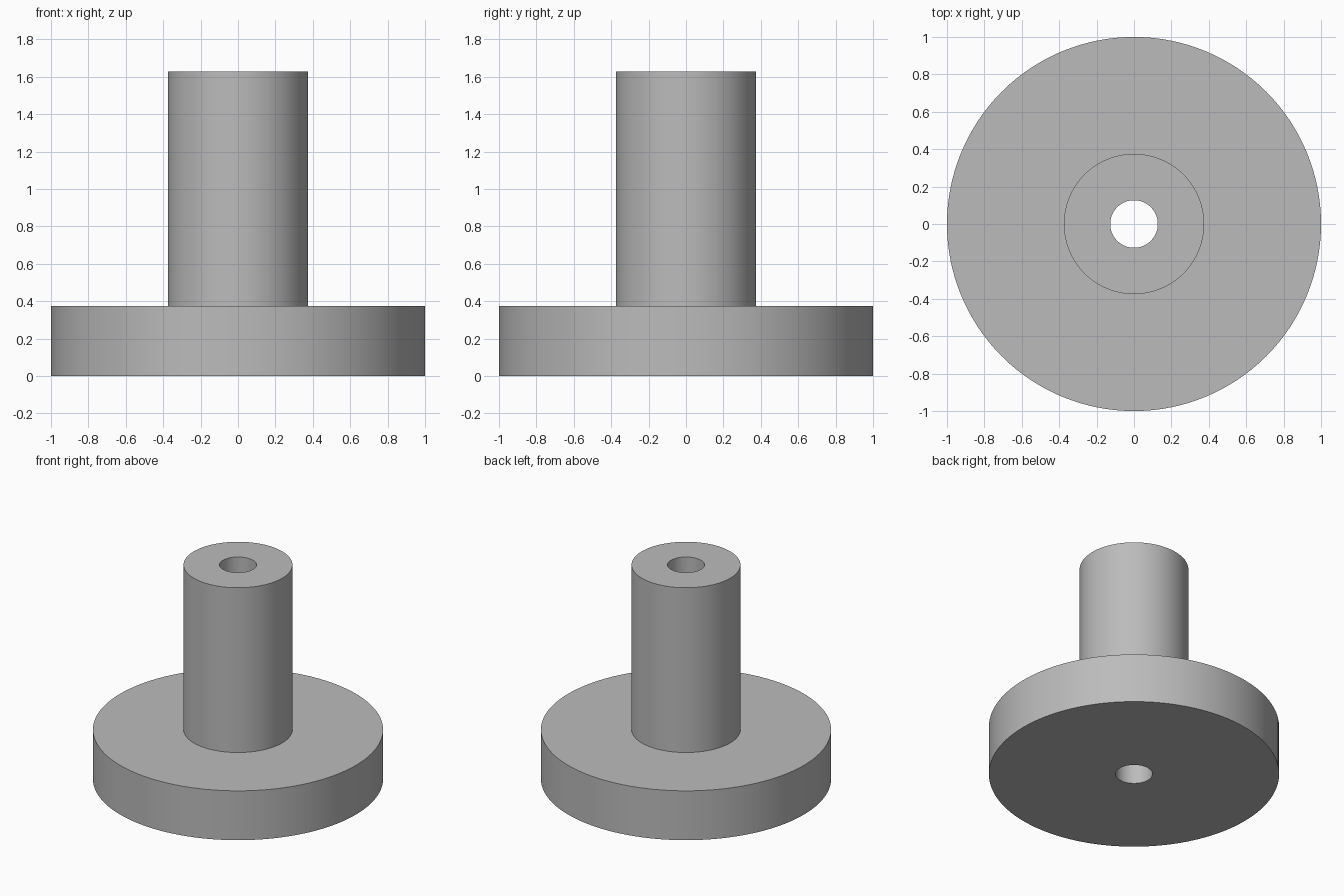
import bpy
import bmesh
import math
from mathutils import Matrix, Vector

if "Cube" in bpy.data.objects:
    bpy.data.objects.remove(bpy.data.objects["Cube"], do_unlink=True)

SEGMENTS = 128
BORE, SHAFT, FLANGE = 0.127, 0.375, 1.0
FLANGE_TOP, SHAFT_TOP = 0.375, 1.628

# Plain grey material
grey = bpy.data.materials.new("plain grey")
grey.use_nodes = True
colour = (0.5, 0.5, 0.5, 1)
grey.diffuse_color = colour
grey.node_tree.nodes["Principled BSDF"].inputs["Base Color"].default_value = colour


def lathe(name, profile, material):
    """Revolve a closed (radius, height) profile about the z axis."""
    bm = bmesh.new()
    verts = [bm.verts.new((r, 0, z)) for r, z in profile]
    edges = [bm.edges.new((a, b)) for a, b in zip(verts, verts[1:] + verts[:1])]
    bmesh.ops.spin(bm, geom=verts + edges, cent=(0, 0, 0), axis=(0, 0, 1),
                   angle=math.tau, steps=SEGMENTS, use_merge=True)
    bmesh.ops.remove_doubles(bm, verts=bm.verts, dist=0.0001)
    bmesh.ops.recalc_face_normals(bm, faces=bm.faces)
    mesh = bpy.data.meshes.new(name)
    bm.to_mesh(mesh)
    bm.free()
    mesh.materials.append(material)
    obj = bpy.data.objects.new(name, mesh)
    bpy.context.collection.objects.link(obj)
    bpy.ops.object.select_all(action="DESELECT")
    obj.select_set(True)
    bpy.context.view_layer.objects.active = obj
    bpy.ops.object.shade_smooth_by_angle(angle=math.radians(30))
    return obj


# Round flange and hollow shaft in one piece, with a bore right through
lathe("flanged_bushing", [
    (BORE, 0), (FLANGE, 0), (FLANGE, FLANGE_TOP),
    (SHAFT, FLANGE_TOP), (SHAFT, SHAFT_TOP), (BORE, SHAFT_TOP),
], grey)
